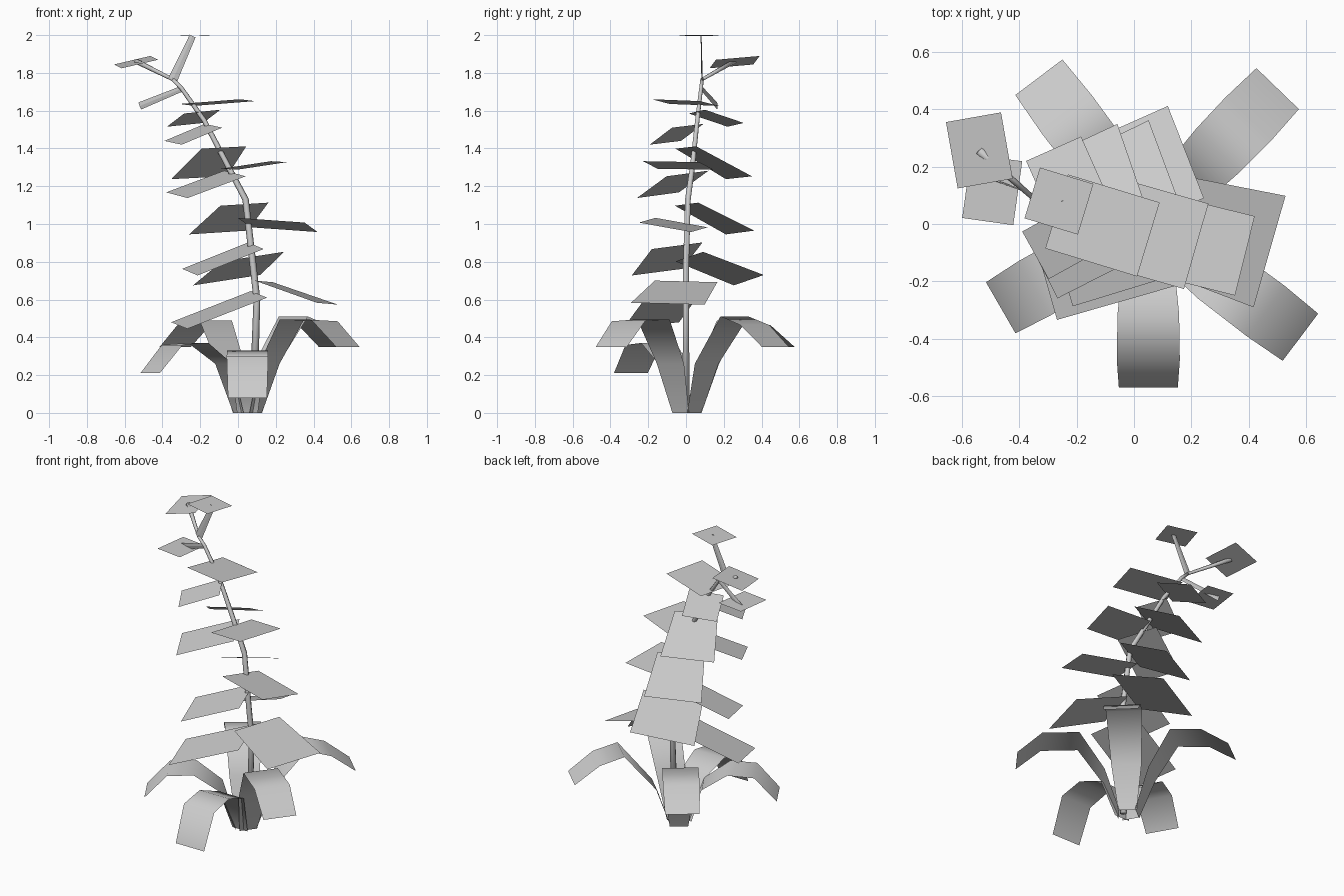
import bpy
from math import cos, sin, tau, radians
from mathutils import Vector

default_cube = bpy.data.objects.get("Cube")
if default_cube:
    bpy.data.objects.remove(default_cube)

grey = bpy.data.materials.new("plain_grey")
grey.use_nodes = True
COLOUR = (0.6, 0.6, 0.6, 1)
grey.diffuse_color = COLOUR
grey.node_tree.nodes["Principled BSDF"].inputs["Base Color"].default_value = COLOUR


def make_object(name, verts, faces, smooth=False):
    mesh = bpy.data.meshes.new(name)
    mesh.from_pydata(verts, [], faces)
    mesh.materials.append(grey)
    for polygon in mesh.polygons:
        polygon.use_smooth = smooth
    mesh.update()
    obj = bpy.data.objects.new(name, mesh)
    bpy.context.collection.objects.link(obj)
    return obj


def tube(name, path, radii, sides=6, flatten=1.0, smooth=True):
    """Sweep a regular ring along a path; flatten squashes it into a ribbon."""
    points = [Vector(p) for p in path]
    verts, faces = [], []
    last = len(points) - 1
    for i, (point, radius) in enumerate(zip(points, radii)):
        tangent = (points[min(i + 1, last)] - points[max(i - 1, 0)]).normalized()
        side = tangent.cross(Vector((0, 1, 0))).normalized()
        depth = tangent.cross(side) * flatten
        for k in range(sides):
            angle = tau * k / sides
            verts.append(point + radius * (side * cos(angle) + depth * sin(angle)))
    for i in range(last):
        for k in range(sides):
            a, b = i * sides + k, i * sides + (k + 1) % sides
            faces.append((a, b, b + sides, a + sides))
    faces.append(tuple(range(sides))[::-1])
    faces.append(tuple(last * sides + k for k in range(sides)))
    return make_object(name, verts, faces, smooth)


def card(name, centre, yaw, length, width, rise, roll, taper=1.0):
    """A flat leaf; rise lifts its tip, roll its left edge, taper narrows its root."""
    angle = radians(yaw)
    along = Vector((cos(angle) * length, sin(angle) * length, rise)) / 2
    across = Vector((-sin(angle) * width, cos(angle) * width, roll)) / 2
    c = Vector(centre)
    corners = [c - along - across * taper, c + along - across,
               c + along + across, c - along + across * taper]
    return make_object(name, corners, [(0, 1, 2, 3)])


def arching_leaf(name, yaw, arch):
    """A strip that rises from the root, arches over and droops."""
    angle = radians(yaw)
    out = Vector((cos(angle), sin(angle), 0))
    across = Vector((-sin(angle), cos(angle), 0))
    root = Vector((0.05, 0.005, 0))
    verts, faces = [], []
    for i, ((reach, height), width) in enumerate(zip(LEAF_FOOT + arch, LEAF_WIDTHS)):
        spine = root + out * reach + Vector((0, 0, height))
        verts += [spine - across * width / 2, spine + across * width / 2]
        if i:
            a = 2 * i
            faces.append((a - 2, a, a + 1, a - 1))
    return make_object(name, verts, faces, smooth=True)


# Leaves around the root: reach and height of each bend after the shared foot
LEAF_WIDTHS = (0.11, 0.18, 0.215, 0.22, 0.206)
LEAF_FOOT = [(0.055, 0), (0.145, 0.26)]
arching_leaf("root_leaf_back_left", 46, [(0.35, 0.51), (0.5, 0.465), (0.65, 0.35)])
arching_leaf("root_leaf_back_right", 127, [(0.28, 0.49), (0.47, 0.465), (0.635, 0.35)])
arching_leaf("root_leaf_front_left", -37, [(0.295, 0.495), (0.515, 0.485), (0.665, 0.35)])
arching_leaf("root_leaf_front_right", 210, [(0.3, 0.37), (0.46, 0.36), (0.595, 0.21)])
arching_leaf("root_leaf_front", 270, [(0.32, 0.33), (0.48, 0.3), (0.575, 0.08)])

# Stem leaning towards the right as it rises
FORK = (-0.345, 0.085, 1.765)
tube("stem",
     [(0.08, 0, 0), (0.1, 0, 0.6), (0.08, 0, 0.78), (0.04, 0.01, 1.13),
      (-0.055, 0.035, 1.31), (-0.18, 0.06, 1.55), (-0.3, 0.08, 1.72), FORK],
     [0.022, 0.018, 0.018, 0.017, 0.015, 0.013, 0.011, 0.01])

# Short branches carrying the upper leaves
tube("top_branch", [FORK, (-0.24, 0.08, 1.995)], [0.025, 0.017], 4, 0.15, False)
tube("outer_branch", [FORK, (-0.54, 0.255, 1.862)], [0.009, 0.014])
tube("lower_branch", [(-0.3, 0.085, 1.715), (-0.52, 0.165, 1.625)], [0.015, 0.02], 4, 0.15, False)

# Stem leaves climbing in rows: centre, yaw, length, width, rise, roll, taper
STEM_LEAVES = {
    "right_stem_leaf": [
        ((-0.1, -0.125, 0.545), 196, 0.44, 0.31, -0.165, -0.035),
        ((-0.08, -0.1, 0.815), 197, 0.365, 0.28, -0.14, -0.035),
        ((-0.17, -0.07, 1.21), 207, 0.345, 0.25, -0.115, -0.03),
        ((-0.237, -0.05, 1.475), 209, 0.245, 0.19, -0.09, -0.02)],
    "back_stem_leaf": [
        ((0.01, 0.175, 0.765), 114, 0.345, 0.39, -0.125, -0.055, 0.92),
        ((-0.035, 0.145, 1.03), 116, 0.315, 0.345, -0.15, -0.02, 0.82),
        ((-0.14, 0.14, 1.325), 115, 0.31, 0.325, -0.16, -0.015, 0.8),
        ((-0.235, 0.16, 1.56), 114, 0.225, 0.21, -0.07, -0.02)],
    "left_stem_leaf": [
        ((0.305, -0.048, 0.637), -16, 0.35, 0.405, -0.118, -0.01, 0.85),
        ((0.21, -0.067, 0.995), -14, 0.365, 0.285, -0.025, -0.05),
        ((0.085, -0.04, 1.31), -16, 0.275, 0.31, 0.04, -0.005),
        ((-0.11, -0.005, 1.643), -17, 0.335, 0.27, 0.025, -0.01)],
}
for row, leaves in STEM_LEAVES.items():
    for number, values in enumerate(leaves, 1):
        card(f"{row}_{number}", *values)

# Leaves at the branch ends
card("top_branch_leaf", (-0.262, 0.08, 1.997), -17, 0.195, 0.185, 0.005, 0)
card("outer_branch_leaf", (-0.54, 0.257, 1.857), 10, 0.195, 0.235, 0.045, 0.02)
card("lower_branch_leaf", (-0.495, 0.12, 1.642), -8, 0.18, 0.225, 0, 0)
